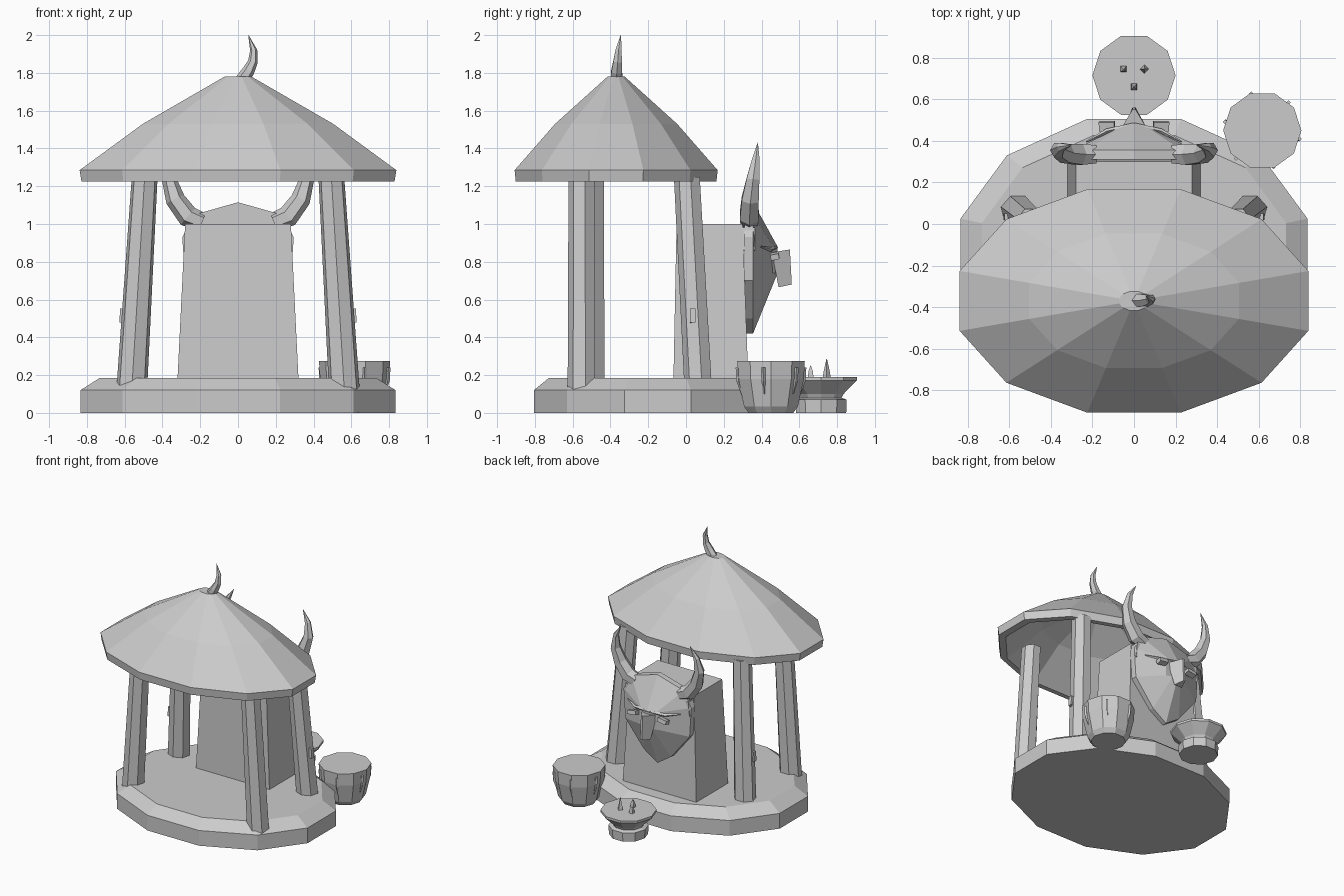
import bpy, bmesh, math
from mathutils import Vector

old = bpy.data.objects.get("Cube")
if old:
    bpy.data.objects.remove(old, do_unlink=True)

stone = bpy.data.materials.new("plain grey")
stone.use_nodes = True
GREY = (0.6, 0.6, 0.6, 1)
stone.diffuse_color = GREY
stone.node_tree.nodes["Principled BSDF"].inputs["Base Color"].default_value = GREY


def loft(name, rings, closed=False):
    """Skin a list of equal-sized point rings; cap the ends unless closed."""
    bm = bmesh.new()
    loops = [[bm.verts.new(p) for p in ring] for ring in rings]
    pairs = list(zip(loops, loops[1:]))
    if closed:
        pairs.append((loops[-1], loops[0]))
    else:
        bm.faces.new(loops[0])
        bm.faces.new(loops[-1])
    for a, b in pairs:
        for i in range(len(a)):
            j = (i + 1) % len(a)
            bm.faces.new((a[i], a[j], b[j], b[i]))
    bmesh.ops.recalc_face_normals(bm, faces=bm.faces)
    mesh = bpy.data.meshes.new(name)
    bm.to_mesh(mesh)
    bm.free()
    mesh.materials.append(stone)
    obj = bpy.data.objects.new(name, mesh)
    bpy.context.collection.objects.link(obj)
    return obj


def oval(x, y, z, rx, ry, n, turn=0.5):
    steps = [(i + turn) * math.tau / n for i in range(n)]
    return [(x + rx * math.cos(t), y + ry * math.sin(t), z) for t in steps]


def turned(name, x, y, profile, n, turn=0.5, squash=1.0, closed=False):
    rings = [oval(x, y, z, r, r * squash, n, turn) for r, z in profile]
    return loft(name, rings, closed)


def horn(name, path, radii, n=6):
    """Tapered tube following a path."""
    pts = [Vector(p) for p in path]
    rings = []
    for i, p in enumerate(pts):
        d = pts[min(i + 1, len(pts) - 1)] - pts[max(i - 1, 0)]
        u = d.cross(Vector((0, 1, 0))).normalized()
        w = d.cross(u).normalized()
        angles = [k * math.tau / n for k in range(n)]
        rings.append([p + radii[i] * (u * math.cos(t) + w * math.sin(t)) for t in angles])
    return loft(name, rings)


def box(name, centre, size, tilt=(0, 0, 0)):
    hx, hy, hz = (s / 2 for s in size)
    corners = ((-hx, -hy), (hx, -hy), (hx, hy), (-hx, hy))
    obj = loft(name, [[(x, y, z) for x, y in corners] for z in (-hz, hz)])
    obj.location, obj.rotation_euler = centre, tilt
    return obj


# Platform with a bevelled top edge
turned("platform", 0, -0.15, [(0.864, 0), (0.864, 0.12), (0.758, 0.185)], 12, squash=0.786)

# Hollow roof: outer slope, then back down the inner slope
turned("roof", 0, -0.37, [(0.858, 1.225), (0.868, 1.285), (0.522, 1.53), (0.074, 1.78),
                          (0.04, 1.72), (0.5, 1.48), (0.8, 1.225)],
       12, squash=0.641, closed=True)
turned("roof_cap", 0, -0.37, [(0.05, 1.71), (0.074, 1.78)], 12, squash=0.641)
horn("roof_finial", [(0.02, -0.367, 1.76), (0.055, -0.367, 1.81), (0.079, -0.362, 1.86),
                     (0.083, -0.357, 1.92), (0.055, -0.345, 2.0)],
     [0.036, 0.033, 0.026, 0.019, 0.001])

# Four leaning pillars running down through the platform, pegs on the back pair
for side, label in ((1, "left"), (-1, "right")):
    for y, lean, end in ((-0.55 if side > 0 else -0.5, 0, "front"), (0.075, -0.067, "back")):
        turn = 0.25 if side > 0 else 3.25
        loft(f"{end}_{label}_pillar", [oval(side * 0.57, y, 0.001, 0.085, 0.077, 7, turn),
                                       oval(side * 0.494, y + lean, 1.25, 0.07, 0.072, 7, turn)])
    box(f"{label}_pillar_peg", (side * 0.612, 0.035, 0.515), (0.028, 0.03, 0.075), (0, side * -0.07, 0))

# Tapered altar block, also set through the platform
loft("altar_block", [[(-w, a, z), (w, a, z), (w, b, z), (-w, b, z)]
                     for w, a, b, z in ((0.329, -0.07, 0.336, 0.001), (0.28, -0.05, 0.3, 1.0))])

# Horned mask on the back of the altar: half outline, mirrored
half = [(0, 1.115), (0.23, 1.05), (0.295, 0.93), (0.28, 0.7), (0.12, 0.5)]
outline = half + [(0, 0.42)] + [(-x, z) for x, z in reversed(half[1:])]
mask_rings = [[(x, y, z) for x, z in outline] for y in (0.31, 0.355)]
# The face rises to a ridge along the brow and nose
mask_rings.append([(x * 0.3, 0.485 - abs(x) * 0.1, min(0.88, max(0.74, z))) for x, z in outline])
loft("mask", mask_rings)
loft("mask_nose", [[(-0.065, 0.455, 0.85), (0.065, 0.455, 0.85), (0.008, 0.55, 0.865), (-0.008, 0.55, 0.865)],
                   [(-0.035, 0.49, 0.665), (0.035, 0.49, 0.665), (0.008, 0.56, 0.68), (-0.008, 0.56, 0.68)]])

for side, label in ((1, "left"), (-1, "right")):
    box(f"{label}_eye", (side * 0.13, 0.47, 0.83), (0.075, 0.045, 0.03), (0.2, side * 0.15, 0))
    box(f"{label}_ear", (side * 0.265, 0.325, 0.92), (0.03, 0.08, 0.12), (0, side * -0.1, 0))
    # Thin brow ridge over each eye
    brow = [(0, 0.475, 0.875), (0.13, 0.447, 0.865), (0.23, 0.395, 0.88)]
    horn(f"{label}_brow", [(side * x, y, z) for x, y, z in brow], [0.012, 0.012, 0.004], 4)
    curve = [(0.19, 0.335, 1.01), (0.265, 0.335, 1.04), (0.332, 0.34, 1.13),
             (0.365, 0.355, 1.24), (0.35, 0.37, 1.34), (0.3, 0.38, 1.43)]
    horn(f"{label}_horn", [(side * x, y, z) for x, y, z in curve],
         [0.05, 0.058, 0.052, 0.039, 0.023, 0.001])

# Drum with six tension pegs
drum_x, drum_y = 0.617, 0.45
turned("drum", drum_x, drum_y, [(0.125, 0), (0.15, 0.035), (0.183, 0.18), (0.188, 0.275)], 10, 0)
for k in range(6):
    t = math.radians(47 + 60 * k)
    c, s = math.cos(t), math.sin(t)
    horn(f"drum_peg_{k + 1}", [(drum_x + r * c, drum_y + r * s, z)
                               for r, z in ((0.16, 0.1), (0.18, 0.17), (0.184, 0.24))],
         [0.004, 0.011, 0.011], 4)

# Offering bowl with small spikes
turned("offering_bowl", 0, 0.715, [(0.14, 0), (0.143, 0.07), (0.115, 0.08), (0.125, 0.1),
                                   (0.2, 0.172), (0.2, 0.19)], 10, 0)
for k, (x, y, top) in enumerate(((-0.05, 0.745, 0.24), (0.05, 0.745, 0.285), (0, 0.66, 0.25))):
    turned(f"bowl_spike_{k + 1}", x, y, [(0.022, 0.185), (0.016, 0.22), (0.002, top)], 4, k / 2 + 0.5)
